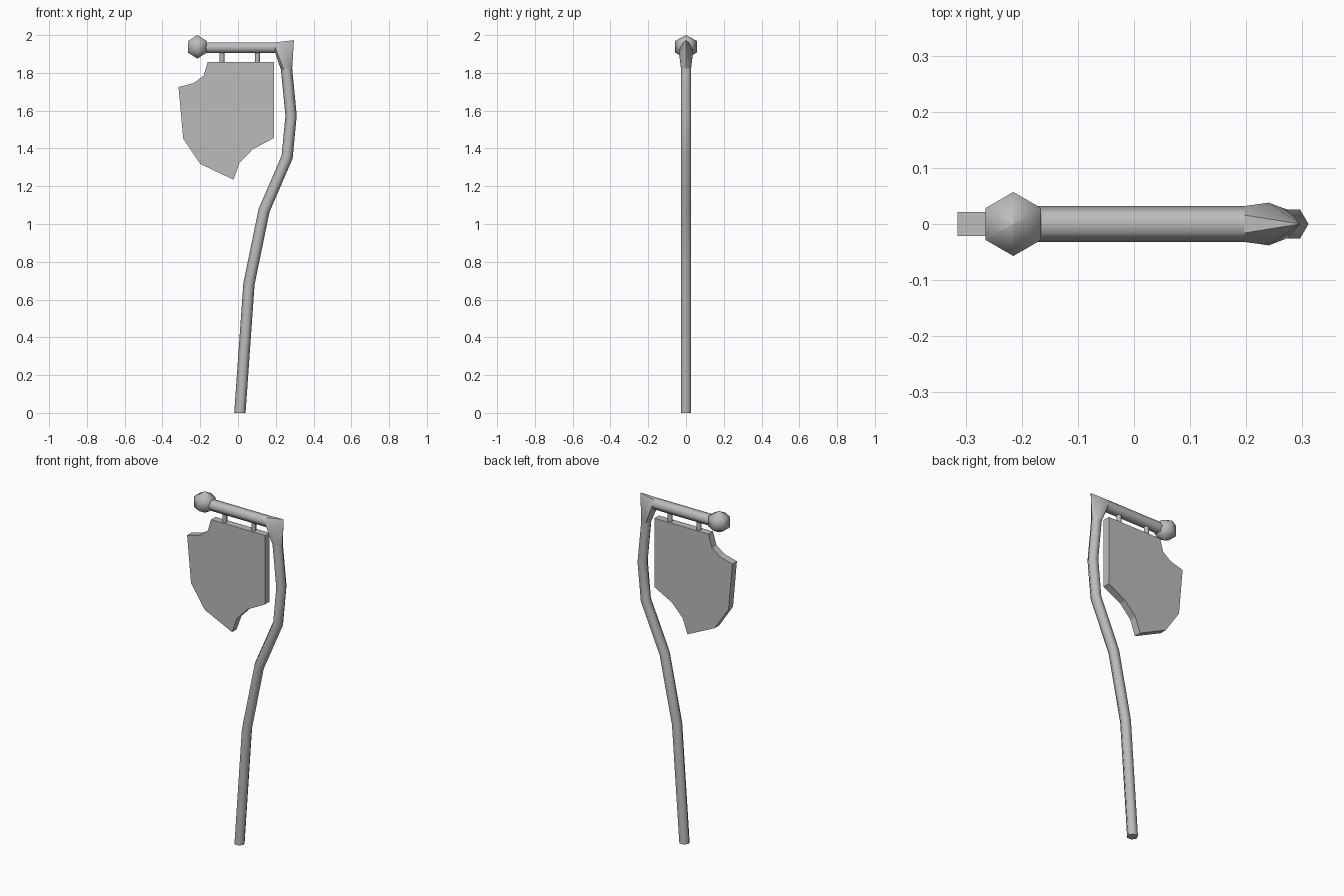
import bpy, bmesh
from math import cos, sin, pi, radians
from mathutils import Vector

cube = bpy.data.objects.get("Cube")
if cube:
    bpy.data.objects.remove(cube)

grey = bpy.data.materials.new("plain grey")
grey.use_nodes = True
colour = (0.5, 0.5, 0.5, 1)
grey.diffuse_color = colour
grey.node_tree.nodes["Principled BSDF"].inputs["Base Color"].default_value = colour

Y = Vector((0, 1, 0))
SIDES = 6


def finish(name, bm, angle=None):
    """Turn a bmesh into a named grey object, smoothed below the angle."""
    bmesh.ops.recalc_face_normals(bm, faces=bm.faces)
    mesh = bpy.data.meshes.new(name)
    bm.to_mesh(mesh)
    bm.free()
    mesh.materials.append(grey)
    obj = bpy.data.objects.new(name, mesh)
    bpy.context.collection.objects.link(obj)
    if angle:
        bpy.ops.object.select_all(action="DESELECT")
        obj.select_set(True)
        bpy.context.view_layer.objects.active = obj
        bpy.ops.object.shade_smooth_by_angle(angle=radians(angle))
    return obj


def ring(centre, u, v, radius):
    """Hexagon of points around a centre, with a corner along u."""
    return [centre + radius * (u * cos(2 * pi * i / SIDES) + v * sin(2 * pi * i / SIDES))
            for i in range(SIDES)]


def loft(name, rings, angle=65):
    """Skin a row of rings and cap both ends."""
    bm = bmesh.new()
    loops = [[bm.verts.new(p) for p in r] for r in rings]
    for a, b in zip(loops, loops[1:]):
        for i in range(SIDES):
            j = (i + 1) % SIDES
            bm.faces.new((a[i], a[j], b[j], b[i]))
    bm.faces.new(loops[0])
    bm.faces.new(loops[-1])
    return finish(name, bm, angle)


# Crooked pole, with mitred hexagonal rings
path = [Vector((x, 0, z)) for x, z in
        [(0.01, 0), (0.058, 0.683), (0.138, 1.072), (0.26, 1.354),
         (0.281, 1.574), (0.257, 1.82)]]
pole_rings = []
for i, p in enumerate(path):
    before = (p - path[i - 1]).normalized() if i else Vector((0, 0, 1))
    after = (path[i + 1] - p).normalized() if i + 1 < len(path) else before
    if i == 0:
        after = before
    across = Y.cross((before + after).normalized())
    pole_rings.append(ring(p, across, Y, 0.03))
loft("pole", pole_rings)

# Crossbeam
Z = Vector((0, 0, 1))
beam_rings = [ring(Vector((x, 0, 1.934)), Y, Z, 0.032) for x in (-0.18, 0.197)]
loft("crossbeam", beam_rings)

# Elbow joining pole and beam, with a pointed outer corner
bm = bmesh.new()
corners = [Vector((0.24, y, 1.91)) for y in (-0.038, 0.038)]
corners.append(Vector((0.296, 0, 1.973)))
for p in pole_rings[-1] + beam_rings[-1] + corners:
    bm.verts.new(p)
bmesh.ops.convex_hull(bm, input=bm.verts)
finish("elbow", bm, 40)

# Faceted ball on the free end of the beam
X = Vector((1, 0, 0))
ball = Vector((-0.215, 0, 1.938))
loft("ball_finial", [ring(ball + Z * z, Y, X, r) for z, r in
                     [(-0.062, 0.001), (-0.031, 0.057), (0.031, 0.057), (0.062, 0.001)]], 75)

# Two short pegs holding the sign
for side, x in (("right", -0.085), ("left", 0.103)):
    loft("peg_" + side, [ring(Vector((x, 0, z)), X, Y, 0.014) for z in (1.85, 1.92)])

# Broken sign board
outline = [(-0.16, 1.858), (0.19, 1.858), (0.19, 1.455), (0.077, 1.395),
           (0.008, 1.323), (-0.024, 1.235), (-0.2, 1.318), (-0.29, 1.452),
           (-0.315, 1.725), (-0.235, 1.746), (-0.182, 1.785)]
bm = bmesh.new()
face = bm.faces.new([bm.verts.new((x, -0.021, z)) for x, z in outline])
extruded = bmesh.ops.extrude_face_region(bm, geom=[face], use_keep_orig=True)
moved = [g for g in extruded["geom"] if isinstance(g, bmesh.types.BMVert)]
bmesh.ops.translate(bm, verts=moved, vec=Y * 0.042)
finish("sign_board", bm)
